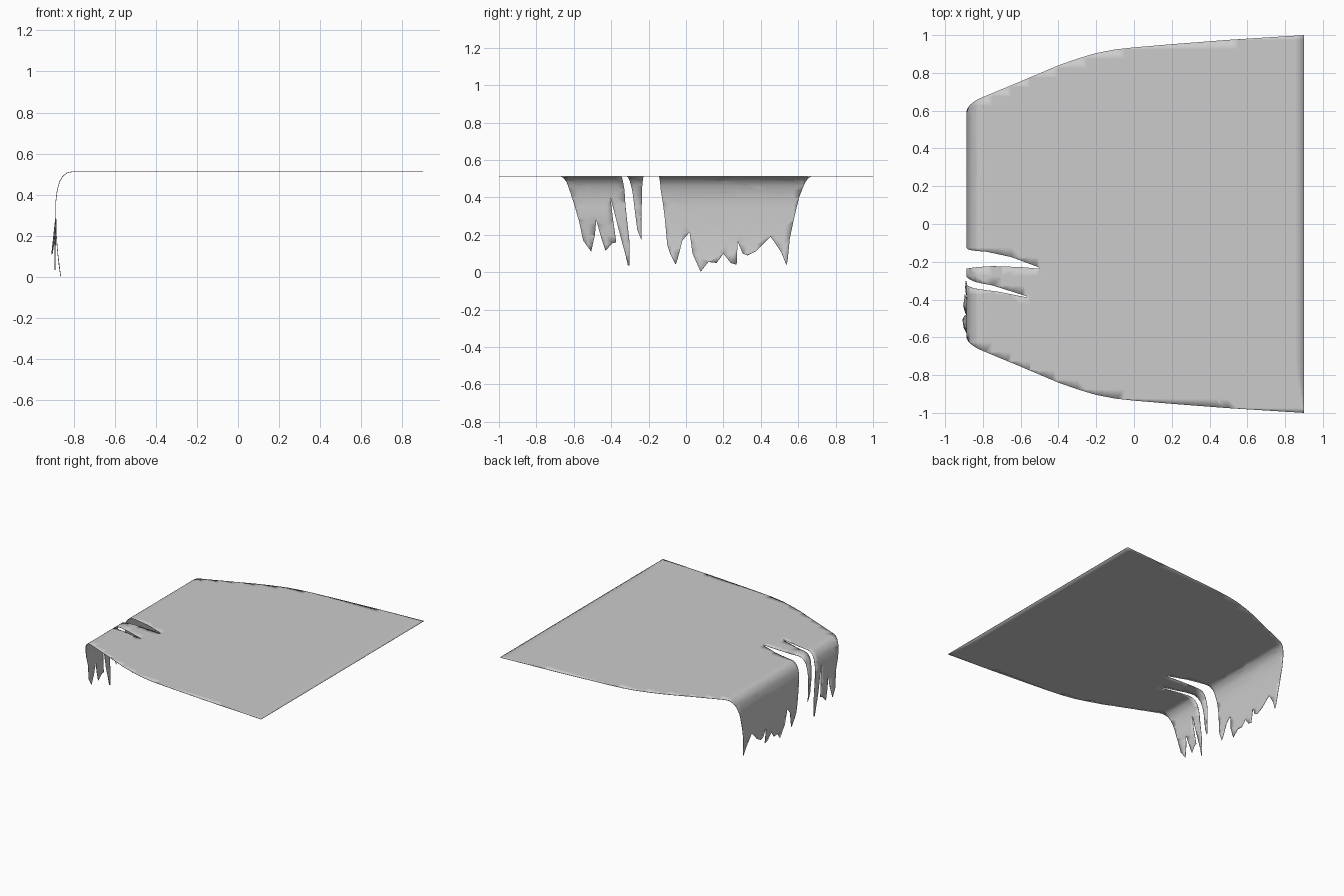
import bpy, bmesh, math

if "Cube" in bpy.data.objects:
    bpy.data.objects.remove(bpy.data.objects["Cube"])

# side view path of the cloth (x, z): flat top, rounded fold, hanging drop
PATH = [(0.905, .513), (-.8, .513), (-.83, .508), (-.853, .49), (-.868, .465),
        (-.88, .42), (-.886, .37), (-.886, .2), (-.884, -.02)]
U = [x + z - .513 for x, z in PATH]          # unrolled position along the path


def z_to_u(z):
    for (a, b), u0, u1 in zip(zip(PATH[1:], PATH[2:]), U[1:], U[2:]):
        if b[1] <= z <= a[1]:
            return u0 + (u1 - u0) * (a[1] - z) / (a[1] - b[1])


def u_to_xz(u):
    for a, b, u0, u1 in zip(PATH, PATH[1:], U, U[1:]):
        if u >= u1 - 1e-6:
            t = (u0 - u) / (u0 - u1)
            return a[0] + (b[0] - a[0]) * t, a[1] + (b[1] - a[1]) * t
    return PATH[-1]


# curved side edge on the flat part (x, y), mirrored for the other side
SIDE = [(.9, 1), (.5, .975), (.2, .952), (0, .935), (-.1, .924), (-.2, .905),
        (-.3, .875), (-.4, .84), (-.6, .755), (-.8, .672)]
# torn hem in (y, z), and slits on the flat part in (x, y)
HEM_WIDE = [(.64, .485), (.605, .4), (.576, .28), (.555, .18), (.543, .06), (.536, .04),
            (.51, .105), (.453, .19), (.378, .115), (.33, .09), (.303, .1), (.276, .165),
            (.271, .04), (.239, .05), (.2, .1), (.164, .05), (.12, .055), (.078, .003),
            (.035, .1), (.019, .215), (-.019, .17), (-.045, .07), (-.056, .04),
            (-.085, .1), (-.1, .145), (-.115, .305), (-.135, .44)]
SLIT_A = [(-.78, -.147), (-.65, -.175), (-.5, -.231), (-.505, -.236), (-.6, -.228), (-.75, -.223)]
HEM_STRIP = [(-.234, .46), (-.238, .3), (-.237, .17), (-.26, .225), (-.27, .3), (-.288, .44)]
SLIT_B = [(-.75, -.325), (-.57, -.382), (-.57, -.388), (-.72, -.358)]
HEM_NARROW = [(-.329, .44), (-.324, .36), (-.303, .17), (-.301, .035), (-.31, .035),
              (-.325, .1), (-.35, .19), (-.378, .3), (-.405, .4), (-.39, .28), (-.373, .16),
              (-.394, .155), (-.43, .115), (-.455, .19), (-.48, .28), (-.487, .2),
              (-.507, .11), (-.55, .17), (-.571, .27), (-.61, .4), (-.64, .485)]


def hem(points):
    return [(z_to_u(z), y) for y, z in points]


outline = (SIDE + hem(HEM_WIDE) + SLIT_A + hem(HEM_STRIP) + SLIT_B + hem(HEM_NARROW)
           + [(x, -y) for x, y in reversed(SIDE)])

# cut the unrolled sheet, grid it
bm = bmesh.new()
face = bm.faces.new([bm.verts.new((u, y, 0)) for u, y in outline])
face.normal_update()
if face.normal.z < 0:
    face.normal_flip()
bmesh.ops.triangulate(bm, faces=bm.faces[:])
cuts = [((u, 0, 0), (1, 0, 0)) for u in U[1:-1]]
cuts += [((-1.3 + i * .05, 0, 0), (1, 0, 0)) for i in range(44)]
cuts += [((0, -.975 + i * .05, 0), (0, 1, 0)) for i in range(40)]
for co, no in cuts:
    bmesh.ops.bisect_plane(bm, geom=bm.verts[:] + bm.edges[:] + bm.faces[:],
                           plane_co=co, plane_no=no, dist=1e-5)

# fold it over the edge, with the loose ends flaring slightly
for v in bm.verts:
    x, z = u_to_xz(v.co.x)
    drop = max(0, .3 - z) / .3
    if v.co.y < -.3:
        x -= .034 * drop * math.cos((v.co.y + .52) * 6.5)
    else:
        x += .022 * drop ** 2
    v.co = (x, v.co.y, z)

mesh = bpy.data.meshes.new("torn_cloth")
bm.to_mesh(mesh)
bm.free()
cloth = bpy.data.objects.new("torn_cloth", mesh)
bpy.context.collection.objects.link(cloth)
mesh.shade_smooth()
thick = cloth.modifiers.new("thickness", 'SOLIDIFY')
thick.thickness = .003
thick.offset = 0
